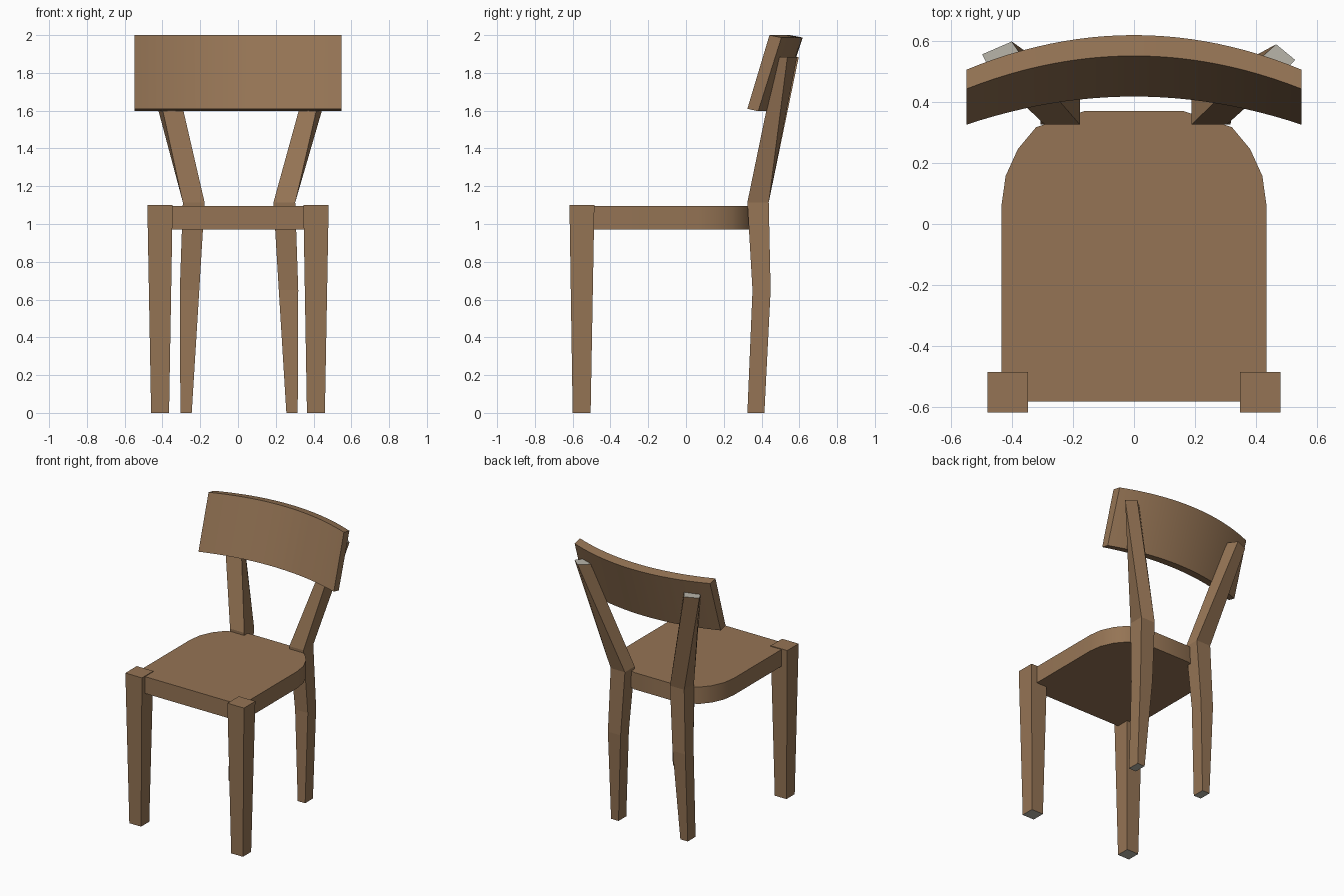
import bpy, bmesh, math

if "Cube" in bpy.data.objects:
    bpy.data.objects.remove(bpy.data.objects["Cube"])


def material(name, rgb):
    m = bpy.data.materials.new(name)
    m.diffuse_color = (*rgb, 1)
    m.use_nodes = True
    m.node_tree.nodes["Principled BSDF"].inputs["Base Color"].default_value = m.diffuse_color
    return m


WOOD = material("brown wood", (0.30, 0.175, 0.09))
GREY = material("grey end caps", (0.48, 0.46, 0.40))


def loft(name, rings, grey_ends=(), smooth=False):
    """Skin a list of rings of points and close both ends."""
    bm = bmesh.new()
    vs = [[bm.verts.new(p) for p in ring] for ring in rings]
    n = len(vs[0])
    for a, b in zip(vs, vs[1:]):
        for i in range(n):
            j = (i + 1) % n
            bm.faces.new((a[i], a[j], b[j], b[i]))
    ends = (bm.faces.new(vs[0][::-1]), bm.faces.new(vs[-1]))
    for e in grey_ends:
        ends[e].material_index = 1
    bmesh.ops.recalc_face_normals(bm, faces=bm.faces)
    me = bpy.data.meshes.new(name)
    bm.to_mesh(me)
    bm.free()
    me.materials.append(WOOD)
    me.materials.append(GREY)
    if smooth:
        me.polygons.foreach_set("use_smooth", [True] * len(me.polygons))
        me.set_sharp_from_angle(angle=math.radians(35))
    ob = bpy.data.objects.new(name, me)
    bpy.context.collection.objects.link(ob)
    return ob


def rect(x0, x1, y0, y1, z):
    return [(x0, y0, z), (x1, y0, z), (x1, y1, z), (x0, y1, z)]


# Seat with rounded back corners
half = [(0.433, -0.58), (0.433, 0.065), (0.42, 0.157), (0.38, 0.245),
        (0.32, 0.317), (0.16, 0.37)]
outline = half + [(-x, y) for x, y in reversed(half)]
loft("seat", [[(x, y, z) for x, y in outline] for z in (0.972, 1.095)], smooth=True)

# Tapered front legs
for side, label in ((-1, "left"), (1, "right")):
    rings = [rect(0.365, 0.46, -0.60, -0.505, 0), rect(0.346, 0.48, -0.617, -0.485, 1.10)]
    loft(f"front_leg_{label}",
         [[(side * x, y, z) for x, y, z in r] for r in rings], grey_ends=(0,))

# Back legs: tapered foot, knee, then a splayed and twisted post to the backrest
# (post tops run front inner, front outer, back outer, back inner)
tops = {
    "left": [(0.355, 0.53), (0.46, 0.485), (0.497, 0.555), (0.40, 0.597)],
    "right": [(0.40, 0.53), (0.48, 0.484), (0.527, 0.537), (0.465, 0.588)],
}
for side, label, dx in ((-1, "left", 0), (1, "right", 0.011)):
    rings = [rect(0.245 + dx, 0.305 + dx, 0.325, 0.415, 0),
             rect(0.205 + dx, 0.308 + dx, 0.352, 0.448, 0.65),
             rect(0.177 + dx, 0.292 + dx, 0.325, 0.438, 1.115)]
    rings = [[(side * x, y, z) for x, y, z in r] for r in rings]
    rings.append([(side * x, y, 1.885) for x, y in tops[label]])
    loft(f"back_leg_{label}", rings, grey_ends=(0, 3 - 2))

# Curved, leaning backrest: (y at the ends, z, extra y at the middle)
profile = [(0.325, 1.61, 0.092), (0.382, 1.597, 0.105),
           (0.505, 1.987, 0.113), (0.442, 2.0, 0.108)]
steps = 24
rings = []
for i in range(steps + 1):
    t = -1 + 2 * i / steps
    rings.append([(0.548 * t, y + bow * (1 - t * t), z) for y, z, bow in profile])
loft("backrest", rings, smooth=True)
